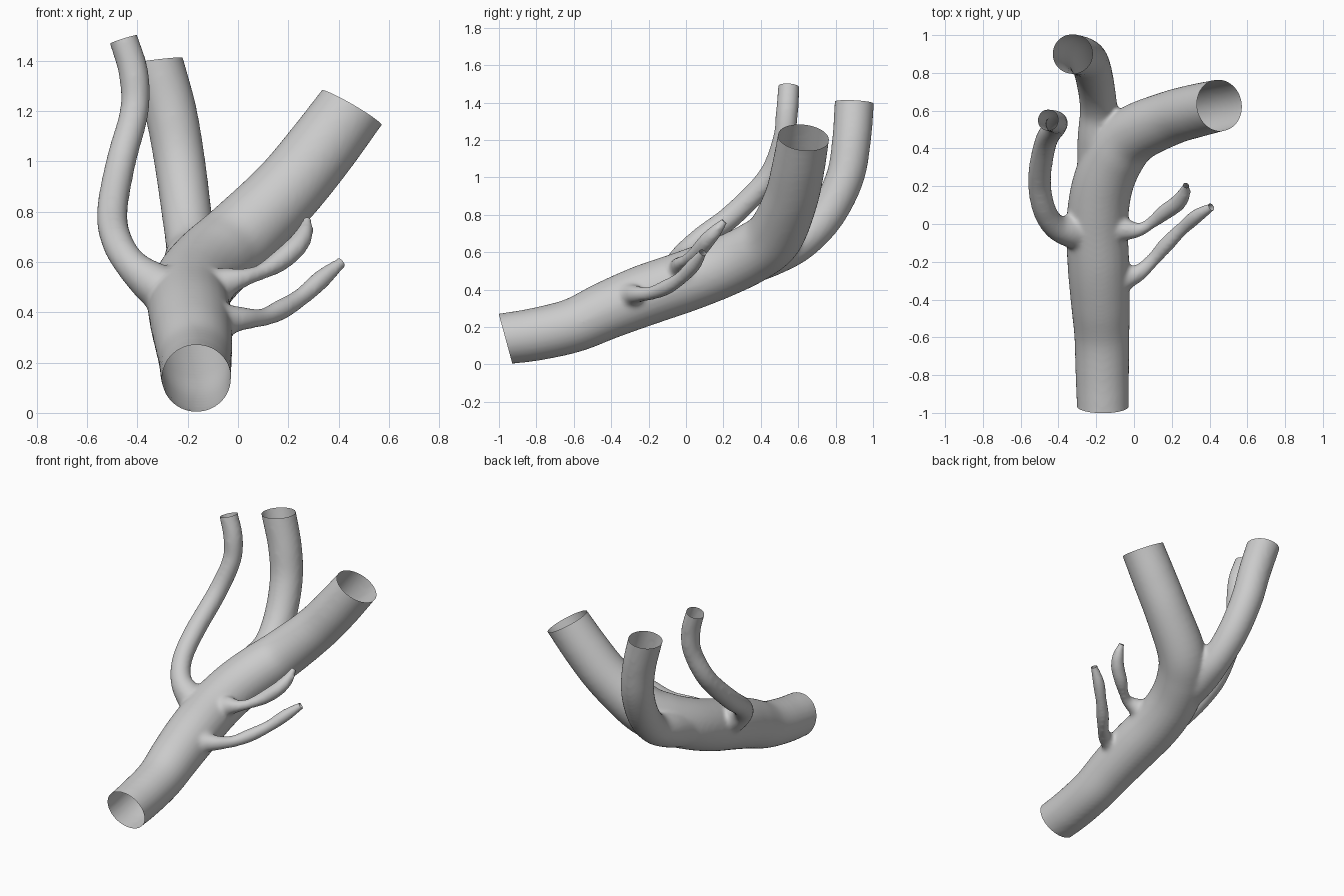
import bpy, bmesh, math
from mathutils import Vector

if "Cube" in bpy.data.objects:
    bpy.data.objects.remove(bpy.data.objects["Cube"])

# Branch centre lines: (x, y, z, radius)
TRUNK = [(-.165, -.965, .138, .138), (-.168, -.8, .162, .142), (-.17, -.6, .21, .146),
         (-.178, -.42, .29, .156), (-.188, -.22, .37, .164), (-.195, 0, .445, .164),
         (-.168, .2, .522, .162), (-.1, .36, .6, .16), (0, .475, .69, .155),
         (.19, .56, .88, .145), (.33, .6, 1.05, .142), (.452, .628, 1.213, .138)]
BACK = [(-.18, .25, .52, .12), (-.185, .45, .585, .115), (-.187, .61, .655, .1), (-.205, .75, .8, .1),
        (-.232, .85, 1.0, .102), (-.268, .885, 1.2, .104), (-.325, .9, 1.4, .106)]
LEFT = [(-.22, -.05, .44, .1), (-.33, -.04, .51, .088), (-.42, -.01, .585, .066), (-.48, .09, .68, .062),
        (-.5, .25, .8, .062), (-.465, .44, 1.0, .06), (-.412, .52, 1.2, .058),
        (-.415, .54, 1.35, .06), (-.455, .55, 1.485, .058)]
TWIG_HIGH = [(-.13, -.01, .48, .1), (-.04, -.03, .52, .06), (.03, -.03, .54, .037), (.09, .005, .56, .033),
             (.16, .06, .6, .043), (.23, .11, .66, .044), (.265, .16, .715, .036), (.275, .205, .765, .02)]
TWIG_LOW = [(-.13, -.31, .35, .11), (-.04, -.285, .37, .064), (.03, -.255, .375, .045), (.1, -.19, .38, .037),
            (.17, -.11, .41, .042), (.25, -.03, .46, .037), (.33, .04, .53, .039), (.41, .09, .598, .024)]


def spline(pts, steps=6):
    """Catmull-Rom samples through 4D points."""
    p = [Vector(q) for q in pts]
    p = [2 * p[0] - p[1]] + p + [2 * p[-1] - p[-2]]
    out = []
    for i in range(1, len(p) - 2):
        a, b, c, d = p[i - 1:i + 3]
        for k in range(steps):
            t = k / steps
            out.append(.5 * (2 * b + (c - a) * t + (2 * a - 5 * b + 4 * c - d) * t * t
                             + (3 * b - a - 3 * c + d) * t ** 3))
    return out + [p[-2]]


def tube(bm, pts, start_normal=None, end_normal=None, sides=24, extra=.08):
    """Closed tube, lengthened past its open ends; returns the cut planes."""
    s = spline(pts)
    pos, rad = [q.to_3d() for q in s], [q.w for q in s]
    cuts = []
    d = (pos[-1] - pos[-2]).normalized()
    cuts.append((pos[-1].copy(), Vector(end_normal or d).normalized(), rad[-1]))
    pos.append(pos[-1] + d * extra)
    rad.append(rad[-1])
    if start_normal:
        d = (pos[0] - pos[1]).normalized()
        cuts.append((pos[0].copy(), Vector(start_normal).normalized(), rad[0]))
        pos.insert(0, pos[0] + d * extra)
        rad.insert(0, rad[0])
    rings, n = [], len(pos)
    u = Vector((1, 0, 0))
    for i in range(n):
        t = (pos[min(i + 1, n - 1)] - pos[max(i - 1, 0)]).normalized()
        u = (u - t * u.dot(t)).normalized()
        v = t.cross(u)
        rings.append([bm.verts.new(pos[i] + rad[i] * (u * math.cos(a) + v * math.sin(a)))
                      for a in (2 * math.pi * k / sides for k in range(sides))])
    for r, q in zip(rings, rings[1:]):
        for k in range(sides):
            m = (k + 1) % sides
            bm.faces.new((r[k], r[m], q[m], q[k]))
    bm.faces.new(rings[0][::-1])
    bm.faces.new(rings[-1])
    return cuts


# Overlapping closed tubes
bm = bmesh.new()
cuts = tube(bm, TRUNK, start_normal=(0, -.95, -.26), end_normal=(.5, .1, .86))
cuts += tube(bm, BACK, end_normal=(-.12, .05, 1))
for path in (LEFT, TWIG_HIGH, TWIG_LOW):
    cuts += tube(bm, path)
mesh = bpy.data.meshes.new("branching_tube")
bm.to_mesh(mesh)
bm.free()
obj = bpy.data.objects.new("branching_tube", mesh)
bpy.context.collection.objects.link(obj)

# Fuse into one skin with soft junctions
fuse = obj.modifiers.new("fuse", 'REMESH')
fuse.mode = 'VOXEL'
fuse.voxel_size = .012
soft = obj.modifiers.new("soften", 'SMOOTH')
soft.factor = .5
soft.iterations = 14
dg = bpy.context.evaluated_depsgraph_get()
skin = bpy.data.meshes.new_from_object(obj.evaluated_get(dg))
obj.modifiers.clear()

# Slice the ends off so every branch is an open pipe
bm = bmesh.new()
bm.from_mesh(skin)
for co, no, r in cuts:
    reach = 1.4 * r + .08
    faces = [f for f in bm.faces if (f.calc_center_median() - co).length < reach]
    geom = set(faces)
    for f in faces:
        geom.update(f.edges)
        geom.update(f.verts)
    bmesh.ops.bisect_plane(bm, geom=list(geom), plane_co=co, plane_no=no, clear_outer=True)
bm.to_mesh(skin)
bm.free()
obj.data = skin
skin.name = "branching_tube"

# Smooth shading
bpy.context.view_layer.objects.active = obj
obj.select_set(True)
bpy.ops.object.shade_smooth()
